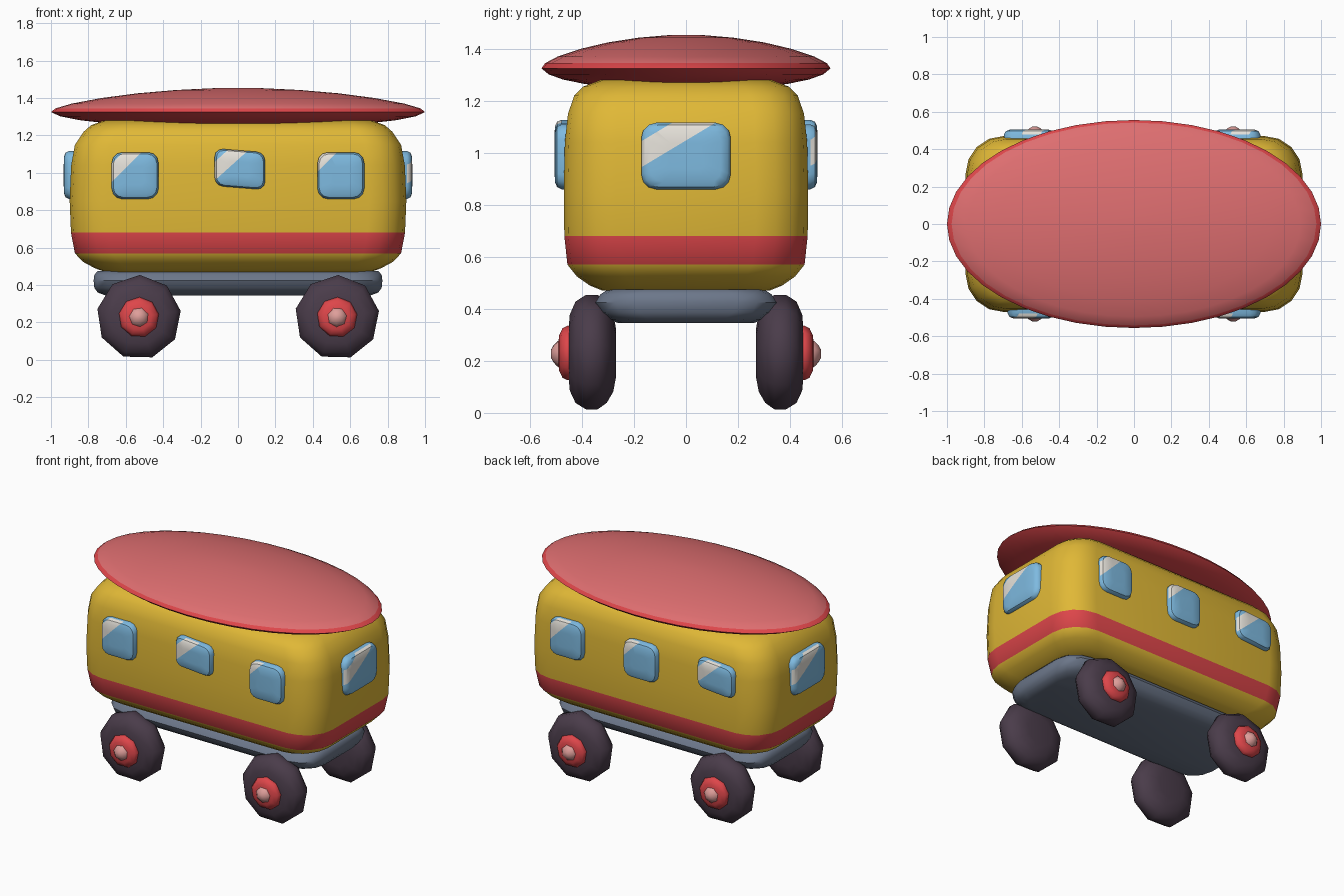
import bpy, bmesh
from math import sin, cos, pi, radians
from mathutils import Vector, Matrix

cube = bpy.data.objects.get("Cube")
if cube:
    bpy.data.objects.remove(cube, do_unlink=True)


def material(name, r, g, b):
    lin = [(c / 255 / 12.92) if c < 11 else ((c / 255 + 0.055) / 1.055) ** 2.4 for c in (r, g, b)]
    m = bpy.data.materials.new(name)
    m.use_nodes = True
    m.diffuse_color = (*lin, 1)
    bsdf = m.node_tree.nodes["Principled BSDF"]
    bsdf.inputs["Base Color"].default_value = (*lin, 1)
    bsdf.inputs["Roughness"].default_value = 0.8
    return m


YELLOW = material("yellow paint", 224, 184, 54)
RED = material("red paint", 222, 70, 74)
PINK = material("faded red roof", 222, 110, 112)
GREY = material("slate grey", 108, 119, 138)
TYRE = material("dark rubber", 74, 60, 74)
CAP = material("pale pink cap", 222, 158, 154)
GLASS = material("blue glass", 126, 186, 224)
GLARE = material("white glare", 232, 228, 220)


def loft(rings):
    """Skin a stack of equal-length rings and close both ends."""
    bm = bmesh.new()
    loops = [[bm.verts.new(p) for p in ring] for ring in rings]
    n = len(loops[0])
    for a, b in zip(loops, loops[1:]):
        for i in range(n):
            j = (i + 1) % n
            bm.faces.new((a[i], a[j], b[j], b[i]))
    bm.faces.new(loops[0][::-1])
    bm.faces.new(loops[-1])
    return bm


def finish(bm, name, mats, rule=None, matrix=None, angle=40):
    """Turn a bmesh into a shaded object, colouring faces by a rule on their centre."""
    bmesh.ops.recalc_face_normals(bm, faces=bm.faces)
    if rule:
        for f in bm.faces:
            f.material_index = rule(f.calc_center_median())
    if matrix:
        bm.transform(matrix)
    me = bpy.data.meshes.new(name)
    bm.to_mesh(me)
    bm.free()
    for m in mats:
        me.materials.append(m)
    ob = bpy.data.objects.new(name, me)
    bpy.context.collection.objects.link(ob)
    bpy.ops.object.select_all(action="DESELECT")
    ob.select_set(True)
    bpy.context.view_layer.objects.active = ob
    bpy.ops.object.shade_smooth_by_angle(angle=radians(angle))
    return ob


def rounded_rect(hx, hy, r, z, steps=4):
    pts = []
    for k, (sx, sy) in enumerate(((1, 1), (-1, 1), (-1, -1), (1, -1))):
        for i in range(steps + 1):
            a = (k + i / steps) * pi / 2
            pts.append((sx * (hx - r) + r * cos(a), sy * (hy - r) + r * sin(a), z))
    return pts


def circle(r, z, n, turn=0.0, sy=1.0):
    return [(r * cos(turn + 2 * pi * i / n), sy * r * sin(turn + 2 * pi * i / n), z) for i in range(n)]


# Body: rounded box with a painted red belt
body = [(.47, .71, .32, .15), (.49, .765, .37, .17), (.525, .83, .42, .19), (.57, .872, .456, .2),
        (.68, .893, .468, .2), (.85, .9, .47, .2), (1.04, .892, .466, .2), (1.15, .872, .454, .19),
        (1.22, .825, .43, .18), (1.255, .785, .395, .17), (1.28, .715, .33, .15)]
finish(loft([rounded_rect(hx, hy, r, z) for z, hx, hy, r in body]), "body", [YELLOW, RED],
       lambda c: int(.57 < c.z < .68))

# Roof: shallow oval dome, faded on top
roof = [(1.245, .1), (1.25, .45), (1.265, .7), (1.282, .85), (1.302, .95), (1.325, 1), (1.345, .975),
        (1.37, .89), (1.4, .73), (1.425, .54), (1.443, .33), (1.454, .1)]
finish(loft([circle(r, z, 40, 0, .556) for z, r in roof]), "roof", [RED, PINK],
       lambda c: int(c.z > 1.346))

# Chassis under the body
chassis = [(.345, .71, .26), (.36, .75, .295), (.385, .768, .33), (.425, .772, .348),
           (.455, .768, .33), (.475, .75, .3)]
finish(loft([rounded_rect(hx, hy, .15, z, 3) for z, hx, hy in chassis]), "chassis", [GREY])

# Wheels, hubs and caps: turned about the axle, each wheel at its own angle
tyre = [(.27, .1), (.28, .155), (.305, .2), (.34, .226), (.385, .226), (.425, .2), (.447, .15), (.452, .09)]
hub = [(.43, .1), (.455, .108), (.475, .098), (.488, .07), (.492, .03)]
cap = [(.48, .055), (.495, .05), (.51, .033), (.52, .015)]
for side, sy in (("front", -1), ("back", 1)):
    for hand, sx in (("left", 1), ("right", -1)):
        turn = .35 * sx + .2 * sy
        place = Matrix.Translation((.53 * sx, 0, .228)) @ Matrix.Rotation(-sy * pi / 2, 4, "X")
        for part, profile, n, mat in (("tyre", tyre, 9, TYRE), ("hub", hub, 9, RED), ("cap", cap, 7, CAP)):
            finish(loft([circle(r, d, n, turn) for d, r in profile]),
                   f"{side}_{hand}_{part}", [mat], matrix=place, angle=50)


def window(name, angle, along, out, z, hu, hv, slope, cut, skew=0.0):
    """Pillow-shaped pane; glare fills the upper-left beyond a diagonal cut."""
    rings = []
    for d, s in ((-.035, 1), (.01, 1), (.028, .93), (.036, .78), (.038, .4)):
        ring = rounded_rect(hu * s, hv * s, min(hu, hv) * s * .45, d, 3)
        rings.append([(u, v + skew * u, w) for u, v, w in ring])
    bm = loft(rings)
    normal = Vector((-slope, 1, 0))
    for level in (cut, cut + .1):
        geom = bm.verts[:] + bm.edges[:] + bm.faces[:]
        bmesh.ops.bisect_plane(bm, geom=geom, plane_co=(0, level, 0), plane_no=normal)
    # local u, v, depth -> wall direction, up, outward
    u = Vector((cos(angle), sin(angle), 0))
    w = Vector((sin(angle), -cos(angle), 0))
    pos = u * along + w * out + Vector((0, 0, z))
    frame = Matrix((u, Vector((0, 0, 1)), w)).transposed().to_4x4()
    finish(bm, name, [GLASS, GLARE],
           lambda c: int(cut < c.y - slope * c.x < cut + .1 and c.z > 0),
           Matrix.Translation(pos) @ frame)


# Side windows: three per long side, one on each end
for side, a, odd in (("front", 0, 0), ("back", pi, 1)):
    for i, along in enumerate((-.55, 0, .55)):
        if side == "back":
            along = -along
            i = 2 - i
        if (side, i) in (("front", 1), ("back", 2)):
            window(f"{side}_window_{i + 1}", a, along + .01, .468, 1.02, .135, .1, .9, .06, -.08)
        else:
            window(f"{side}_window_{i + 1}", a, along, .468, .985, .125, .125, 1, (.09, .13, .145)[i])
for name, a in (("left_end_window", pi / 2), ("right_end_window", -pi / 2)):
    window(name, a, 0, .894, .988, .172, .128, .6, .06)
